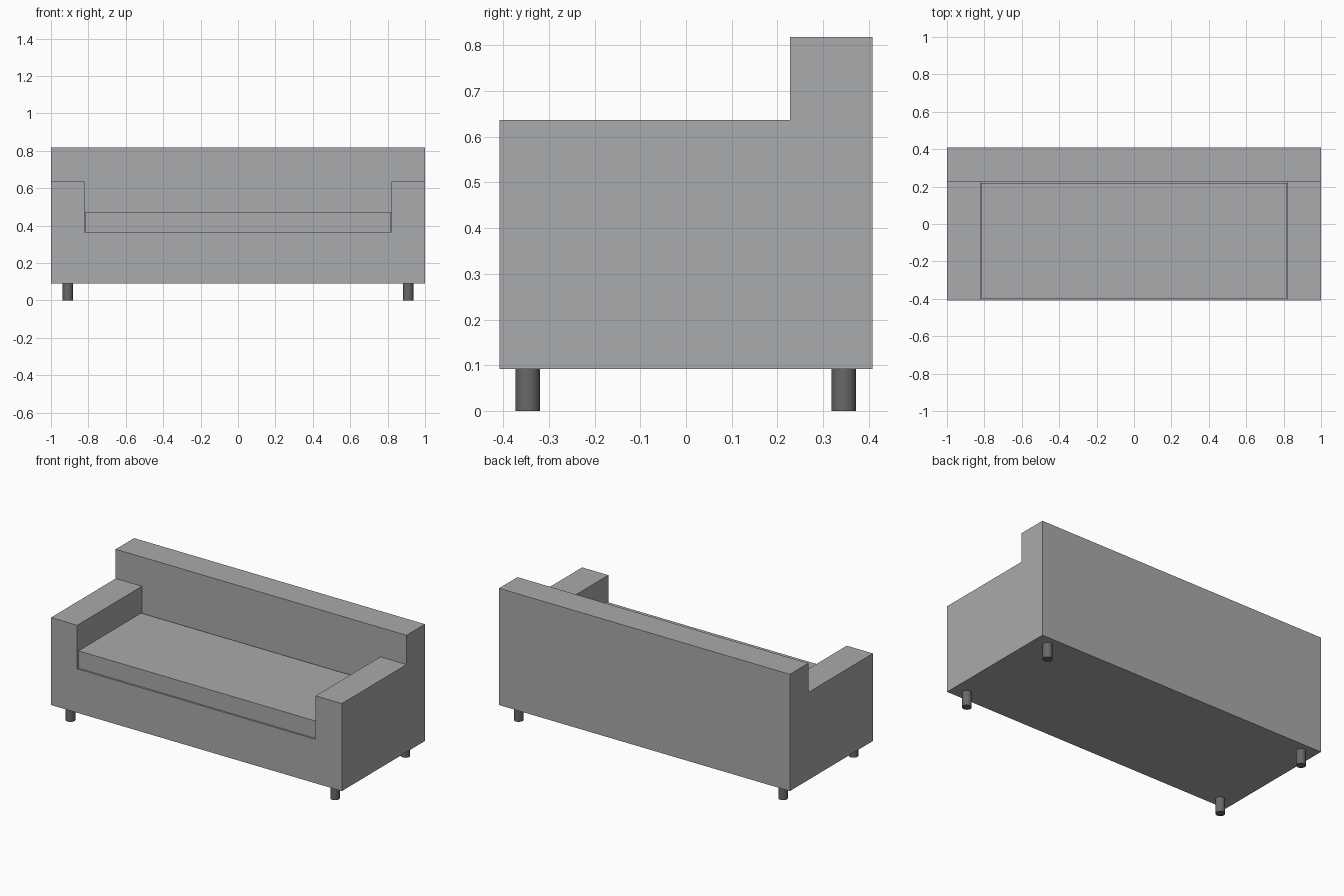
import bpy, bmesh

if "Cube" in bpy.data.objects:
    bpy.data.objects.remove(bpy.data.objects["Cube"])


def material(name, rgb):
    m = bpy.data.materials.new(name)
    m.diffuse_color = (*rgb, 1)
    m.use_nodes = True
    m.node_tree.nodes["Principled BSDF"].inputs["Base Color"].default_value = m.diffuse_color
    return m


fabric = material("grey fabric", (0.40, 0.405, 0.42))
metal = material("dark metal", (0.14, 0.14, 0.14))

HALF_W, HALF_D = 1.0, 0.408        # overall half width and half depth
BOTTOM, SEAT, ARM, TOP = 0.092, 0.365, 0.636, 0.818
ARM_X, BACK_Y = 0.82, 0.227        # inner faces of the arms and the back


def extrude_side(name, profile, x0, x1, mat):
    """Solid with a (y, z) side profile, running from x0 to x1."""
    bm = bmesh.new()
    face = bm.faces.new([bm.verts.new((x0, y, z)) for y, z in profile])
    out = bmesh.ops.extrude_face_region(bm, geom=[face])
    moved = [v for v in out["geom"] if isinstance(v, bmesh.types.BMVert)]
    bmesh.ops.translate(bm, verts=moved, vec=(x1 - x0, 0, 0))
    bmesh.ops.recalc_face_normals(bm, faces=bm.faces)
    mesh = bpy.data.meshes.new(name)
    bm.to_mesh(mesh)
    bm.free()
    mesh.materials.append(mat)
    obj = bpy.data.objects.new(name, mesh)
    bpy.context.collection.objects.link(obj)
    return obj


def rect(y0, y1, z0, z1):
    return [(y0, z0), (y1, z0), (y1, z1), (y0, z1)]


# Frame: stepped side profile with the seat well cut out between the arms
frame = extrude_side("sofa_frame", [
    (-HALF_D, BOTTOM), (HALF_D, BOTTOM), (HALF_D, TOP),
    (BACK_Y, TOP), (BACK_Y, ARM), (-HALF_D, ARM)], -HALF_W, HALF_W, fabric)
well = extrude_side("seat_well_cutter", rect(-0.6, BACK_Y, SEAT, 0.75),
                    -ARM_X, ARM_X, fabric)
cut = frame.modifiers.new("seat well", "BOOLEAN")
cut.operation, cut.solver, cut.object = "DIFFERENCE", "EXACT", well
bpy.context.view_layer.objects.active = frame
bpy.ops.object.modifier_apply(modifier=cut.name)
bpy.data.objects.remove(well)

# Seat cushion, slightly short of the front edge and the back
extrude_side("seat_cushion", rect(-0.397, 0.218, SEAT, 0.473),
             -ARM_X + 0.001, ARM_X - 0.001, fabric)

# Four round legs
for side, x in (("left", -0.91), ("right", 0.91)):
    for end, y in (("front", -0.346), ("back", 0.345)):
        bpy.ops.mesh.primitive_cylinder_add(
            vertices=32, radius=0.027, depth=BOTTOM, location=(x, y, BOTTOM / 2))
        leg = bpy.context.object
        leg.name = f"{end}_{side}_leg"
        leg.data.materials.append(metal)
        bpy.ops.object.shade_smooth_by_angle()
